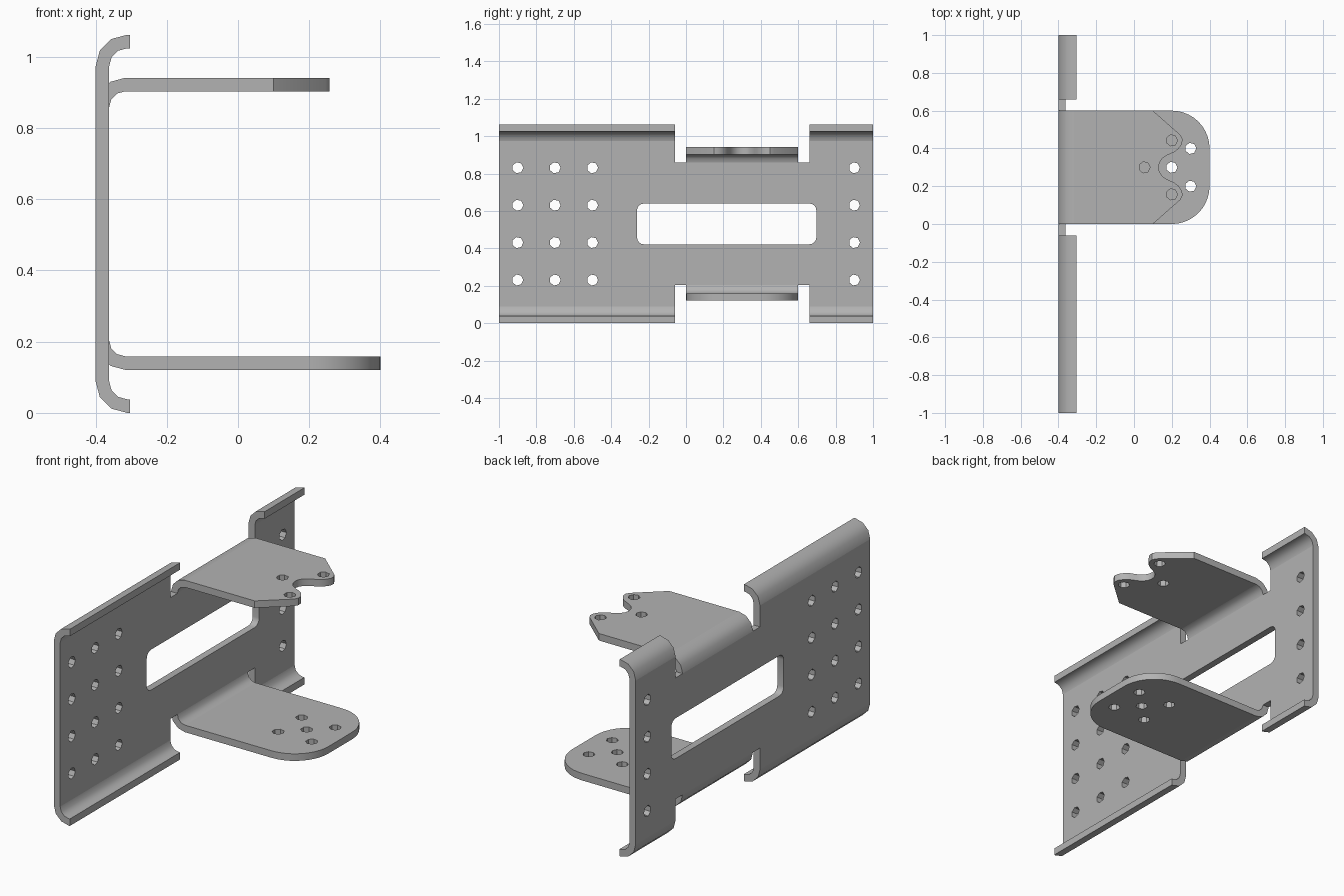
import bpy
from math import pi, sin, cos, radians

cube = bpy.data.objects.get("Cube")
if cube:
    bpy.data.objects.remove(cube)

steel = bpy.data.materials.new("grey steel")
steel.use_nodes = True
GREY = (0.45, 0.45, 0.45, 1)
steel.diffuse_color = GREY
steel.node_tree.nodes["Principled BSDF"].inputs["Base Color"].default_value = GREY

T = 0.038        # sheet thickness
MID = 0.531      # height of the mirror plane
BACK = -0.4      # outer face of the web
WEB = (pi / 2, 0, pi / 2)    # outline drawn in y, z
SIDE = (pi / 2, 0, 0)        # outline drawn in x, z
FLAT = (0, 0, 0)             # outline drawn in x, y


def arc(cx, cy, r, start, end, n):
    angles = [radians(start + (end - start) * i / n) for i in range(n + 1)]
    return [(cx + r * cos(a), cy + r * sin(a)) for a in angles]


def hole(x, y):
    return arc(x, y, 0.03, 0, 360, 7)[:-1]


def flip(loop):
    """Mirror an outline about the middle height."""
    return [(x, 2 * MID - z) for x, z in reversed(loop)]


def plate(name, loops, depth, loc, rot):
    """Solid sheet from an outline followed by its cut-outs."""
    curve = bpy.data.curves.new(name, "CURVE")
    curve.dimensions = "2D"
    curve.fill_mode = "BOTH"
    curve.extrude = depth / 2
    for loop in loops:
        spline = curve.splines.new("POLY")
        spline.points.add(len(loop) - 1)
        for point, (x, y) in zip(spline.points, loop):
            point.co = (x, y, 0, 1)
        spline.use_cyclic_u = True
    obj = bpy.data.objects.new(name, curve)
    bpy.context.collection.objects.link(obj)
    obj.location, obj.rotation_euler = loc, rot
    bpy.ops.object.select_all(action="DESELECT")
    obj.select_set(True)
    bpy.context.view_layer.objects.active = obj
    bpy.ops.object.convert(target="MESH")
    obj = bpy.context.object
    obj.data.materials.clear()
    obj.data.materials.append(steel)
    bpy.ops.object.shade_smooth_by_angle(angle=radians(35))


def bend(z, r, lip):
    """Quarter bend section starting at height z, with a straight lip."""
    cx = BACK + r
    outer = arc(cx, z, r, 180, 90, 3)
    inner = arc(cx, z, r - T, 90, 180, 3)
    if lip:
        outer.append((cx + lip, z + r))
        inner.insert(0, (cx + lip, z + r - T))
    return outer + inner


# Web: notched panel with a rounded slot and rows of holes
FLANGE_Z, TAB_Z = 0.973, 0.858
top_edge = [(-1, FLANGE_Z), (-0.06, FLANGE_Z), (-0.06, TAB_Z),
            (0.66, TAB_Z), (0.66, FLANGE_Z), (1, FLANGE_Z)]
slot = []
for y, z, start in ((0.66, 0.603, 0), (-0.225, 0.603, 90),
                    (-0.225, 0.459, 180), (0.66, 0.459, 270)):
    slot += arc(y, z, 0.037, start, start + 90, 4)
web_holes = [hole(y, MID + 0.2 * (row - 1.5))
             for y in (-0.9, -0.7, -0.5, 0.9) for row in range(4)]
plate("web_panel", [top_edge + flip(top_edge), slot] + web_holes,
      T, (BACK + T / 2, 0, 0), WEB)

# Curled flanges and tab bends, mirrored top to bottom
flange = bend(FLANGE_Z, 0.089, 0.007)
tab_bend = bend(TAB_Z, 0.083, 0)
for level, shape in (("upper", lambda p: p), ("lower", flip)):
    for part, section, y0, y1 in (("long_flange", flange, -1, -0.06),
                                  ("short_flange", flange, 0.66, 1),
                                  ("tab_bend", tab_bend, 0, 0.6)):
        plate(f"{level}_{part}", [shape(section)], y1 - y0,
              (0, (y0 + y1) / 2, 0), SIDE)

# Lower tab: rounded end with five holes
START = BACK + 0.083
tab_z = TAB_Z + 0.083 - T / 2
lower = ([(START, 0)] + arc(0.2, 0.2, 0.2, -90, 0, 10)
         + arc(0.2, 0.4, 0.2, 0, 90, 10) + [(START, 0.6)])
lower_holes = [hole(x, y) for x, y in
               ((0.1, 0.2), (0.1, 0.4), (0.2, 0.3), (0.3, 0.2), (0.3, 0.4))]
plate("lower_tab", [lower] + lower_holes, T, (0, 0, 2 * MID - tab_z), FLAT)

# Upper tab: tapered end with a scalloped notch and three holes
half = [(START, 0), (0.1, 0), (0.245, 0.128), (0.257, 0.15), (0.254, 0.175),
        (0.235, 0.203), (0.21, 0.221), (0.177, 0.235), (0.15, 0.253),
        (0.135, 0.275)]
upper = half + [(0.13, 0.3)] + [(x, 0.6 - y) for x, y in reversed(half)]
upper_holes = [hole(0.2, 0.157), hole(0.2, 0.443), hole(0.055, 0.3)]
plate("upper_tab", [upper] + upper_holes, T, (0, 0, tab_z), FLAT)
